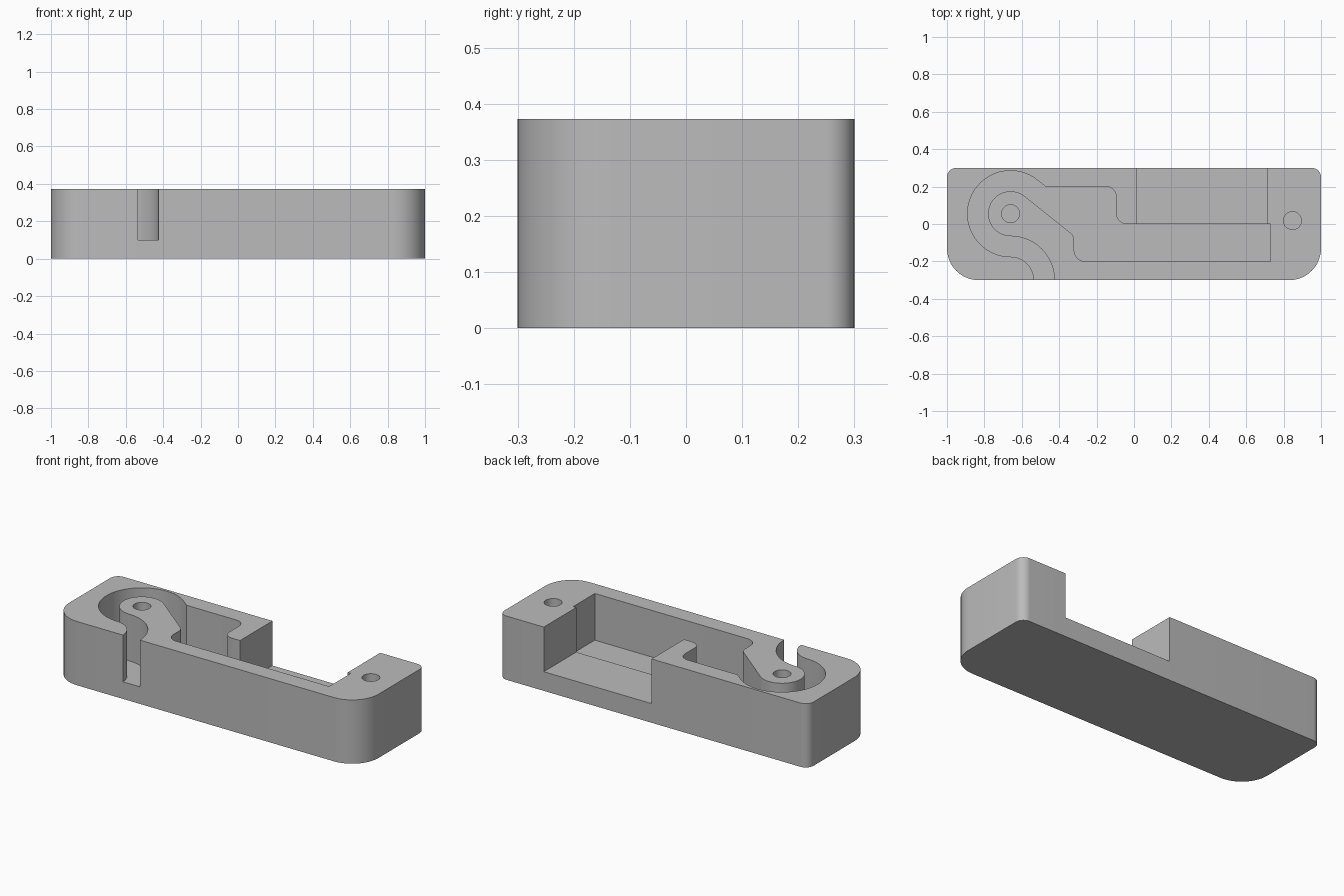
import bpy, bmesh
from math import sin, cos, radians
from mathutils import Vector

# Underside, pocket floor, window sill, top face
LEVELS = (0, 0.1, 0.112, 0.373)
POCKET, SILL, TOP = 1, 2, 3
PIVOT = (-0.66, 0.055)
SLOT = (-0.66, -0.3)

cube = bpy.data.objects.get("Cube")
if cube:
    bpy.data.objects.remove(cube, do_unlink=True)

grey = bpy.data.materials.new("plain grey")
grey.use_nodes = True
colour = (0.5, 0.5, 0.5, 1)
grey.diffuse_color = colour
grey.node_tree.nodes["Principled BSDF"].inputs["Base Color"].default_value = colour


def arc(centre, radius, start, end, steps=12):
    """Points along an arc, angles in degrees."""
    angles = [radians(start + (end - start) * i / steps) for i in range(steps + 1)]
    return [(centre[0] + radius * cos(a), centre[1] + radius * sin(a)) for a in angles]


def circle(centre, radius):
    return arc(centre, radius, 0, 360, 24)[:-1]


def fillet(before, corner, after, radius):
    """Round the corner between two straight edges."""
    c = Vector(corner)
    u = (Vector(before) - c).normalized()
    v = (Vector(after) - c).normalized()
    half = u.angle(v) / 2
    centre = c + (u + v).normalized() * radius / sin(half)
    reach = radius * cos(half) / sin(half)
    a, b = c + u * reach - centre, c + v * reach - centre
    steps = 10
    return [tuple(centre + (a.lerp(b, i / steps)).normalized() * radius)
            for i in range(steps + 1)]


def edges_of(loop):
    return zip(loop, loop[1:] + loop[:1])


def add_cap(bm, loops, z):
    """Fill a flat region, leaving its inner loops open."""
    edges = []
    for loop in loops:
        verts = [bm.verts.new((x, y, z)) for x, y in loop]
        edges += [bm.edges.new(pair) for pair in edges_of(verts)]
    bmesh.ops.triangle_fill(bm, edges=edges, use_beauty=False)


def build_terraces(name, regions):
    """Join neighbouring plan regions of different heights into one solid."""
    bm = bmesh.new()
    walls = {}
    for level, loops in regions:
        add_cap(bm, loops, LEVELS[0])
        add_cap(bm, loops, LEVELS[level])
        for loop in loops:
            for p, q in edges_of(loop):
                for layer in range(level):
                    # A wall shared by two solid regions is inside, so drop it
                    key = (frozenset((p, q)), layer)
                    if walls.pop(key, None) is None:
                        walls[key] = (p, q)
    for (_, layer), (p, q) in walls.items():
        low, high = LEVELS[layer], LEVELS[layer + 1]
        corners = [(*p, low), (*q, low), (*q, high), (*p, high)]
        bm.faces.new([bm.verts.new(co) for co in corners])
    bmesh.ops.remove_doubles(bm, verts=bm.verts, dist=0.00001)
    bmesh.ops.recalc_face_normals(bm, faces=bm.faces)
    # Smooth the rounded walls and keep the corners sharp
    for face in bm.faces:
        face.smooth = True
    for edge in bm.edges:
        edge.smooth = edge.calc_face_angle(0) < radians(30)
    mesh = bpy.data.meshes.new(name)
    bm.to_mesh(mesh)
    bm.free()
    mesh.materials.append(grey)
    obj = bpy.data.objects.new(name, mesh)
    bpy.context.scene.collection.objects.link(obj)


# Open window through the back wall
sill_left, sill_right = (0.013, 0), (0.71, 0)
back_left, back_right = (0.013, 0.3), (0.71, 0.3)

# Outer side of the winding pocket, from the exit slot round to the window
tangent = 51.5
bend = (-0.473, 0.2)
step_top, step_low = (-0.095, 0.2), (-0.095, 0)
outer_wall = (arc(SLOT, 0.125, 0, 90)[:-1] + arc(PIVOT, 0.23, 270, tangent, 40)
              + [bend] + fillet(bend, step_top, step_low, 0.055)
              + fillet(step_top, step_low, sill_left, 0.055) + [sill_left])

# Inner side, from the window along the channel and round the pivot boss
boss_loop = arc(PIVOT, 0.12, tangent, 270, 36)
channel_end, low_corner, boss_corner = (0.73, -0.2), (-0.32, -0.2), (-0.32, -0.063)
inner_wall = ([sill_right, (0.73, 0), channel_end]
              + fillet(channel_end, low_corner, boss_corner, 0.06)
              + fillet(low_corner, boss_corner, boss_loop[0], 0.05)
              + boss_loop + arc(SLOT, 0.235, 90, 0)[1:])

# Full-height walls: large front corner radii, small back ones
left_wall = (outer_wall + [back_left] + arc((-0.95, 0.25), 0.05, 90, 180)
             + arc((-0.83, -0.13), 0.17, 180, 270))
right_wall = (inner_wall + arc((0.83, -0.13), 0.17, 270, 360)
              + arc((0.95, 0.25), 0.05, 0, 90) + [back_right])

# Blind holes in the boss and the end block
boss_hole = circle(PIVOT, 0.048)
end_hole = circle((0.847, 0.018), 0.048)

build_terraces("housing_block", [
    (TOP, [left_wall]),
    (TOP, [right_wall, boss_hole, end_hole]),
    (POCKET, [outer_wall + inner_wall]),
    (SILL, [[sill_left, sill_right, back_right, back_left]]),
    (POCKET, [boss_hole]),
    (POCKET, [end_hole]),
])
